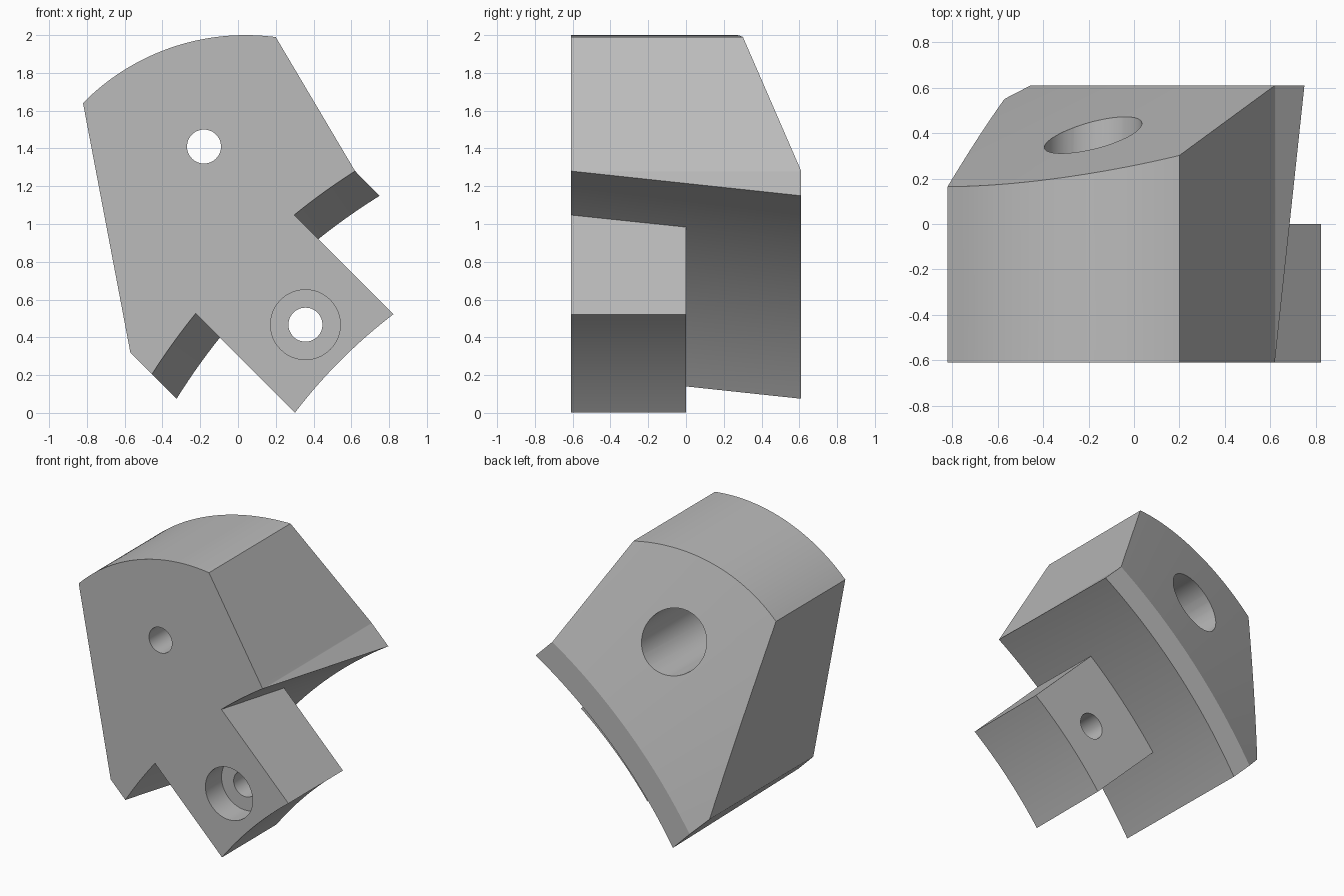
import bpy, bmesh
from math import cos, sin, pi, radians, atan2
from mathutils import Vector

cube = bpy.data.objects.get("Cube")
if cube:
    bpy.data.objects.remove(cube, do_unlink=True)

FRONT, BACK = -0.61, 0.61
AXIS = Vector((2.512, -1.688))     # centre of the concave arcs, in x and z
R_SEAT, R_SEAT_BACK, R_TAB = 3.52, 3.34, 2.782
SLOPE = 0.374                      # fall of the conical back face per unit radius
OUT = Vector((1, -1)).normalized()     # direction the tab points
ALONG = Vector((1, 1)).normalized()    # direction across the tab

grey = bpy.data.materials.new("plain grey")
grey.use_nodes = True
grey.diffuse_color = (0.5, 0.5, 0.5, 1)
grey.node_tree.nodes["Principled BSDF"].inputs["Base Color"].default_value = (0.5, 0.5, 0.5, 1)


def arc(centre, radius, a0, a1, n):
    return [Vector((centre[0] + radius * cos(a0 + (a1 - a0) * i / n),
                    centre[1] + radius * sin(a0 + (a1 - a0) * i / n))) for i in range(n + 1)]


def loft(name, rings):
    """Skin matching closed rings of points and cap both ends."""
    bm = bmesh.new()
    rows = [[bm.verts.new(p) for p in ring] for ring in rings]
    for a, b in zip(rows, rows[1:]):
        for i in range(len(a)):
            j = (i + 1) % len(a)
            bm.faces.new((a[i], a[j], b[j], b[i]))
    bm.faces.new(rows[0])
    bm.faces.new(rows[-1])
    bmesh.ops.recalc_face_normals(bm, faces=bm.faces)
    mesh = bpy.data.meshes.new(name)
    bm.to_mesh(mesh)
    bm.free()
    mesh.materials.append(grey)
    obj = bpy.data.objects.new(name, mesh)
    bpy.context.collection.objects.link(obj)
    return obj


def prism(name, outline, y0, y1):
    return loft(name, [[(p.x, y, p.y) for p in outline] for y in (y0, y1)])


def combine(target, other, operation):
    mod = target.modifiers.new(operation.title(), 'BOOLEAN')
    mod.object, mod.operation, mod.solver = other, operation, 'EXACT'
    bpy.context.view_layer.objects.active = target
    bpy.ops.object.modifier_apply(modifier=mod.name)
    bpy.data.objects.remove(other, do_unlink=True)


# Block outline: domed top, tapering sides, parallel cheeks at the seat
dome, dome_r = Vector((0.04, 0.79)), 1.21
left, right = Vector((-0.57, 0.32)), Vector((0.62, 1.28))
start = atan2(1.64 - dome.y, -0.82 - dome.x)
end = atan2(1.99 - dome.y, 0.20 - dome.x)
outline = arc(dome, dome_r, start, end, 40)
outline += [right, right + OUT * 0.7, left + OUT * 0.7, left]
block = prism("clamp_block", outline, FRONT, BACK + 0.1)

# Swept section giving the conical seat and conical back face
section = [(R_SEAT, FRONT), (5.0, FRONT), (5.0, BACK - SLOPE * (5.0 - R_SEAT)),
           (R_SEAT, BACK), (R_SEAT_BACK, BACK)]
angles = [radians(135 - 20 + 40 * i / 64) for i in range(65)]
sweep = loft("swept_section", [[(AXIS.x + r * cos(a), y, AXIS.y + r * sin(a)) for r, y in section]
                               for a in angles])
combine(block, sweep, 'INTERSECT')

# Tab with parallel sides and a concave end
half = 0.368
spread = atan2(half, (R_TAB ** 2 - half ** 2) ** 0.5)
tip = arc(AXIS, R_TAB, 0.75 * pi - spread, 0.75 * pi + spread, 24)
tab = prism("tab", tip + [tip[-1] - OUT * 1.05, tip[0] - OUT * 1.05], FRONT, 0)
combine(block, tab, 'UNION')

# Bolt holes: narrow bore plus wide counterbore for each
for x, z, r, y0, y1 in [(-0.18, 1.41, 0.09, -1, 1), (-0.18, 1.41, 0.215, -0.3, 1),
                        (0.357, 0.467, 0.09, -1, 0.3), (0.357, 0.467, 0.185, -1, FRONT + 0.18)]:
    hole = prism("hole_cutter", arc((x, z), r, 0, 2 * pi, 48)[:-1], y0, y1)
    combine(block, hole, 'DIFFERENCE')

# Smooth the curved faces, keep the edges sharp
bpy.ops.object.select_all(action='DESELECT')
block.select_set(True)
bpy.context.view_layer.objects.active = block
bpy.ops.object.shade_smooth_by_angle(angle=radians(20))
